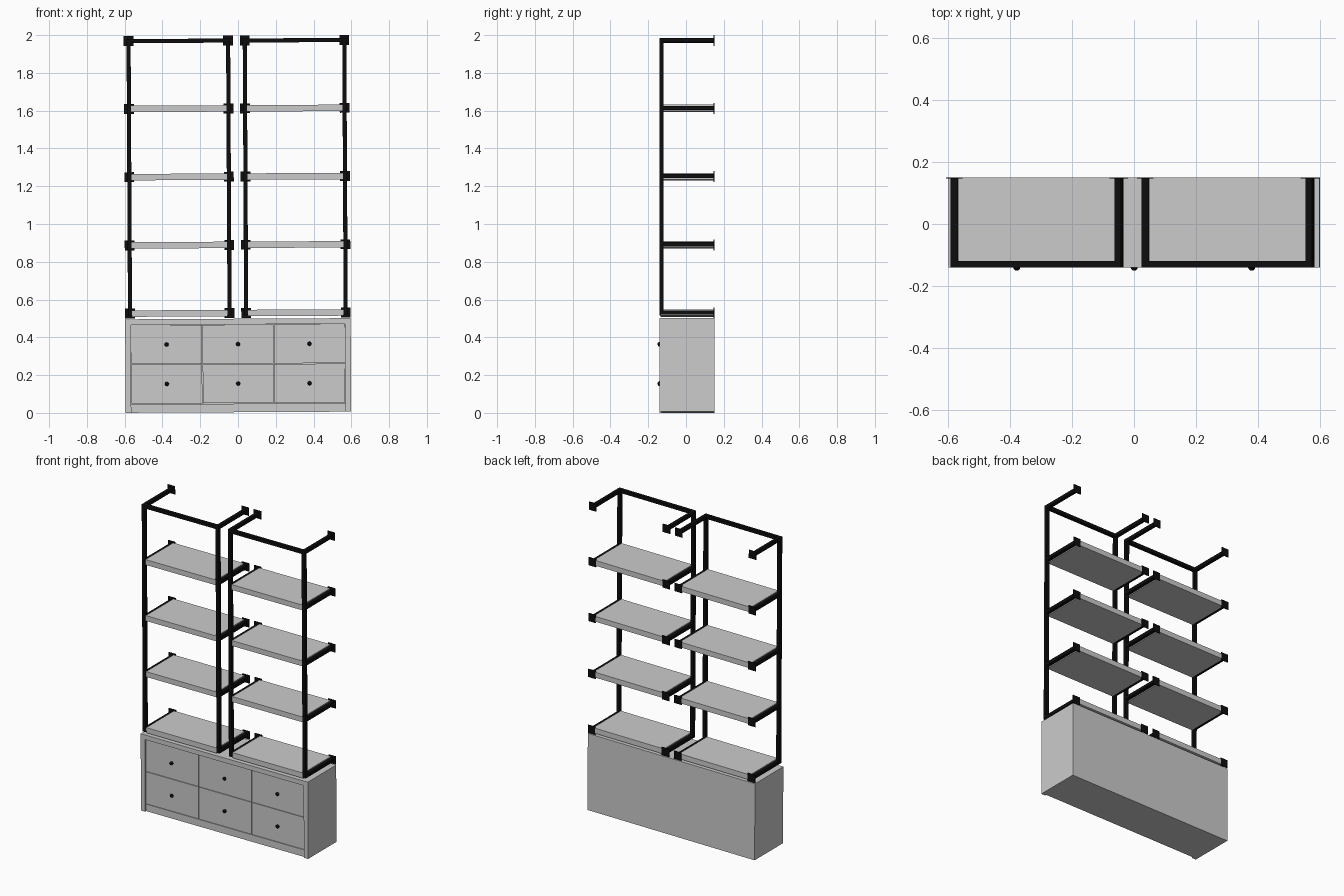
import bpy, bmesh
from math import radians
from mathutils import Matrix

if "Cube" in bpy.data.objects:
    bpy.data.objects.remove(bpy.data.objects["Cube"])

# the whole piece leans very slightly to its left
LEAN = Matrix.Translation((0.002, 0, 0.0035)) @ Matrix.Rotation(radians(-0.3), 4, 'Y')

black = bpy.data.materials.new("black_metal")
black.diffuse_color = (0.004, 0.004, 0.004, 1)
black.use_nodes = True
black.node_tree.nodes["Principled BSDF"].inputs["Base Color"].default_value = black.diffuse_color


def finish(name, bm, mat=None):
    me = bpy.data.meshes.new(name)
    bm.to_mesh(me)
    bm.free()
    ob = bpy.data.objects.new(name, me)
    bpy.context.collection.objects.link(ob)
    ob.matrix_world = LEAN
    if mat:
        me.materials.append(mat)
    return ob


def box(name, x, y, z, mat=None):
    """Box from (min, max) ranges on each axis."""
    bm = bmesh.new()
    mid = [(a + b) / 2 for a, b in (x, y, z)]
    size = [b - a for a, b in (x, y, z)]
    m = Matrix.Translation(mid) @ Matrix.Diagonal((*size, 1))
    bmesh.ops.create_cube(bm, size=1, matrix=m)
    return finish(name, bm, mat)


# cabinet carcass: body set back behind side panels and top
W, FRONT, BACK, H = 0.597, -0.14, 0.15, 0.495
PANEL = 0.03
box("cabinet_body", (-W + PANEL, W - PANEL), (-0.122, BACK), (0, H - PANEL))
box("cabinet_top", (-W, W), (FRONT, BACK), (H - PANEL, H))
for s, side in ((-1, "left"), (1, "right")):
    xs = sorted((s * W, s * (W - PANEL)))
    box(f"cabinet_side_{side}", xs, (FRONT, BACK), (0, H - PANEL))
box("bottom_rail", (-W + PANEL, W - PANEL), (-0.13, -0.121), (0, 0.045))

# drawer fronts and round knobs, three columns by two rows
GAP = 0.0015
col_w = 2 * (W - PANEL) / 3
for r, (z0, z1) in enumerate(((0.047, 0.256), (0.256, H - PANEL))):
    for c in range(3):
        xc = (c - 1) * col_w
        box(f"drawer_front_{r}_{c}",
            (xc - col_w / 2 + GAP, xc + col_w / 2 - GAP),
            (-0.131, -0.121), (z0 + GAP, z1 - GAP))
        bm = bmesh.new()
        bmesh.ops.create_uvsphere(
            bm, u_segments=16, v_segments=10, radius=0.011,
            matrix=Matrix.Translation((xc, -0.139, (z0 + z1) / 2)))
        for f in bm.faces:
            f.smooth = True
        finish(f"knob_{r}_{c}", bm, black)

# two shelf units: front posts, top bar, rails with wall flanges, shelves
T = 0.0108          # half thickness of the square tube
FL = 0.026          # half size of the wall flange
LEVELS = [0.525 + 0.3612 * i for i in range(5)]
for unit, xl, xr in (("left", -0.571, -0.044), ("right", 0.044, 0.571)):
    top = LEVELS[-1] - 0.002
    for side, x in (("a", xl), ("b", xr)):
        box(f"{unit}_post_{side}", (x - T, x + T), (FRONT, FRONT + 2 * T),
            (LEVELS[0] - T, top + T), black)
        for i, z in enumerate(LEVELS):
            z = min(z, top)
            box(f"{unit}_rail_{side}_{i}", (x - T, x + T),
                (FRONT + 2 * T, BACK - 0.003), (z - T, z + T), black)
            box(f"{unit}_flange_{side}_{i}", (x - FL, x + FL),
                (BACK - 0.004, BACK), (z - FL, z + FL), black)
    box(f"{unit}_top_bar", (xl + T, xr - T), (FRONT, FRONT + 2 * T),
        (top - T, top + T), black)
    for i, z in enumerate(LEVELS[:-1]):
        box(f"{unit}_shelf_{i}", (xl + T, xr - T), (-0.135, BACK - 0.001),
            (z - 0.017, z + 0.017))
